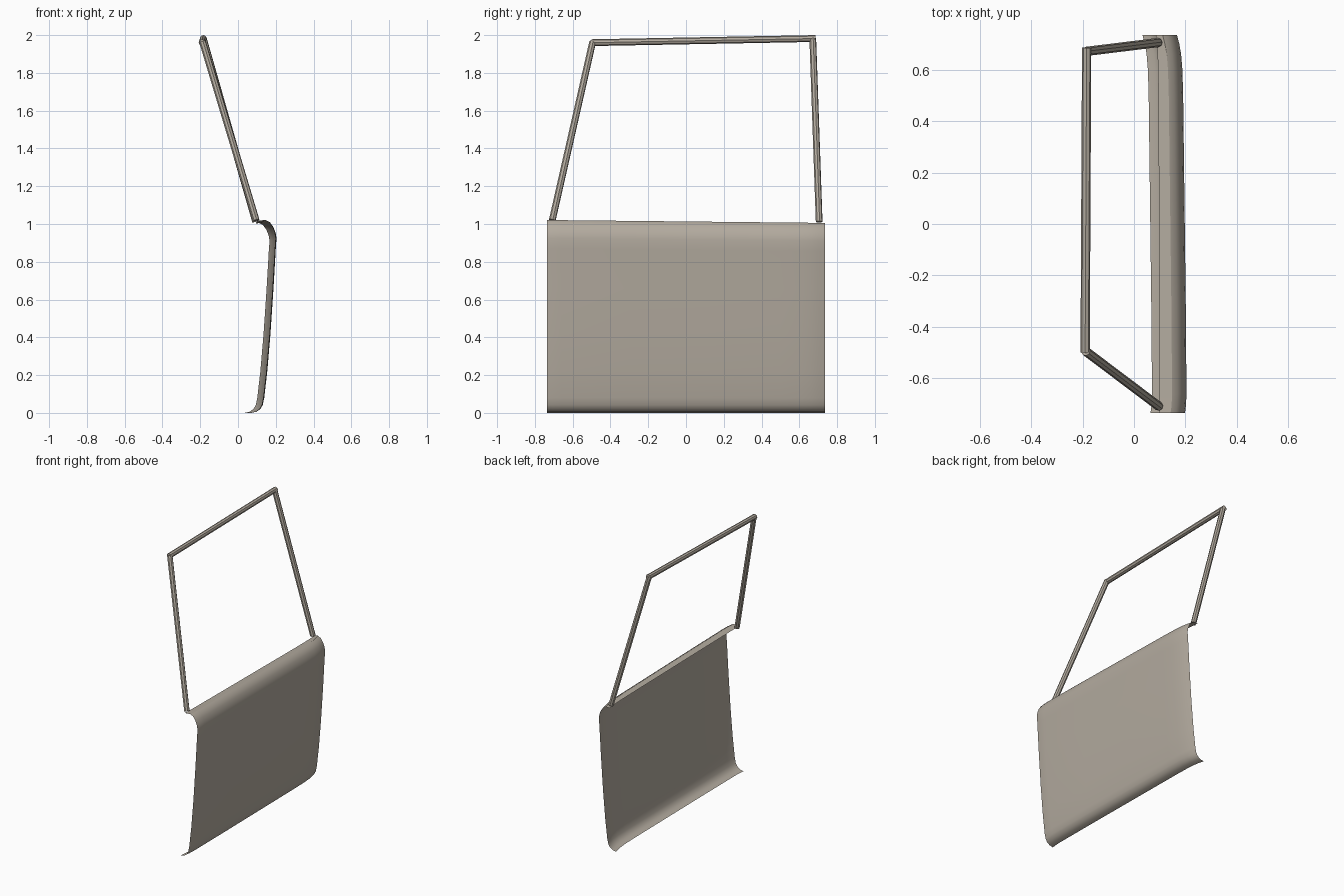
import bpy
import bmesh
import math
from mathutils import Vector

cube = bpy.data.objects.get("Cube")
if cube:
    bpy.data.objects.remove(cube, do_unlink=True)

# Single warm grey primer colour
paint = bpy.data.materials.new("warm_grey")
paint.use_nodes = True
colour = (0.45, 0.405, 0.345, 1)
paint.diffuse_color = colour
paint.node_tree.nodes["Principled BSDF"].inputs["Base Color"].default_value = colour


def add_object(name, bm):
    mesh = bpy.data.meshes.new(name)
    bm.to_mesh(mesh)
    bm.free()
    mesh.materials.append(paint)
    obj = bpy.data.objects.new(name, mesh)
    bpy.context.collection.objects.link(obj)
    return obj


# Door skin: cross-section (x, z) from the bottom lip up to the window sill
profile = [(0.07, 0), (0.098, 0.006), (0.118, 0.02), (0.131, 0.042),
           (0.139, 0.08), (0.155, 0.22), (0.172, 0.42), (0.188, 0.66),
           (0.2, 0.87), (0.204, 0.925), (0.199, 0.955), (0.187, 0.985),
           (0.169, 1.01), (0.148, 1.021), (0.1, 1.017)]
# Stations along the door (y, inward x shift)
stations = [(-0.735, 0.006), (-0.705, 0.002), (-0.66, 0), (-0.3, 0.003),
            (0.1, 0.008), (0.5, 0.013), (0.6, 0.016), (0.66, 0.021),
            (0.7, 0.028), (0.735, 0.037)]

bm = bmesh.new()
rows = []
for y, shift in stations:
    drop = 0.015 * (y + 0.735) / 1.47
    row = []
    for i, (x, z) in enumerate(profile):
        # the sill edge stays straighter than the outer skin
        s = shift * (0.4 if i == len(profile) - 1 else 1)
        row.append(bm.verts.new((x - s, y, z * (1 - drop))))
    rows.append(row)
for a, b in zip(rows, rows[1:]):
    for i in range(len(profile) - 1):
        bm.faces.new((a[i], b[i], b[i + 1], a[i + 1]))
# crease between the sill and the skin
crease = len(profile) - 2
for a, b in zip(rows, rows[1:]):
    bm.edges.get((a[crease], b[crease])).smooth = False
for f in bm.faces:
    f.smooth = True
add_object("door_skin", bm)


# Window frame: octagonal bars
def bar(name, start, end, radius=0.018):
    start, end = Vector(start), Vector(end)
    axis = end - start
    rotation = axis.to_track_quat("Z", "Y")
    bm = bmesh.new()
    bmesh.ops.create_cone(bm, cap_ends=True, segments=8, radius1=radius,
                          radius2=radius, depth=axis.length)
    bmesh.ops.rotate(bm, verts=bm.verts, matrix=rotation.to_matrix())
    bmesh.ops.translate(bm, verts=bm.verts, vec=(start + end) / 2)
    return add_object(name, bm)


front_low, front_high = (0.096, -0.708, 1.02), (-0.188, -0.494, 1.965)
back_low, back_high = (0.093, 0.705, 1.012), (-0.184, 0.671, 1.984)
bar("front_window_post", front_low, front_high)
bar("rear_window_post", back_low, back_high)
bar("top_window_rail", (-0.19, -0.5, 1.96), (-0.184, 0.685, 1.982))
